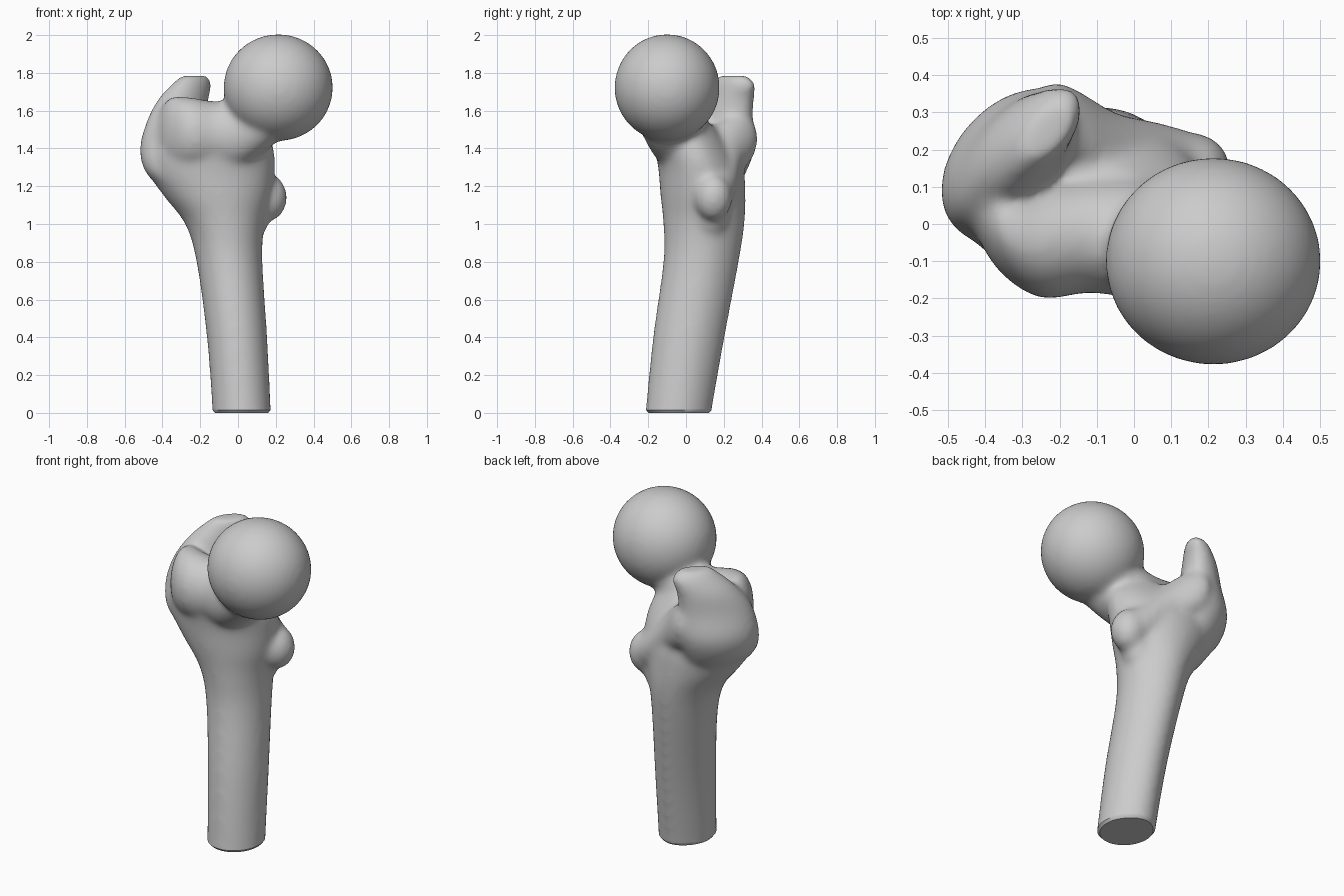
import bpy, bmesh, math
from mathutils import Vector, Matrix

if "Cube" in bpy.data.objects:
    bpy.data.objects.remove(bpy.data.objects["Cube"], do_unlink=True)

SIDES = 40
STEPS = 5


def spline(rows):
    """Smoothly resample a list of section rows (Catmull-Rom)."""
    pts = [Vector(r) for r in rows]
    out = []
    for i in range(len(pts) - 1):
        p0, p1 = pts[max(i - 1, 0)], pts[i]
        p2, p3 = pts[i + 1], pts[min(i + 2, len(pts) - 1)]
        for s in range(STEPS):
            t = s / STEPS
            a = (p2 - p0) * 0.5
            b = (p3 - p1) * 0.5
            d = p2 - p1
            out.append(p1 + a * t + (d * 3 - a * 2 - b) * t * t + (a + b - d * 2) * t ** 3)
    return out + [pts[-1]]


def loft(bm, rows, axis="z", angle=0.0, pinch=0.0):
    """Closed loft of ellipses; row = position on axis, centre a, centre b, radius a, radius b."""
    rings = []
    turn = math.radians(angle)
    for pos, ca, cb, ra, rb in spline(rows):
        ring = []
        for k in range(SIDES):
            th = math.tau * k / SIDES
            u, v = ra * math.cos(th), rb * math.sin(th)
            u *= 1 - pinch * max(0.0, math.sin(th)) ** 2
            a = ca + u * math.cos(turn) - v * math.sin(turn)
            b = cb + u * math.sin(turn) + v * math.cos(turn)
            ring.append(bm.verts.new((a, b, pos) if axis == "z" else (pos, a, b)))
        rings.append(ring)
    for low, high in zip(rings, rings[1:]):
        for k in range(SIDES):
            n = (k + 1) % SIDES
            bm.faces.new((low[k], low[n], high[n], high[k]))
    bm.faces.new(rings[0][::-1])
    bm.faces.new(rings[-1])


def ball(bm, centre, radii):
    place = Matrix.Translation(centre) @ Matrix.Diagonal((*radii, 1))
    bmesh.ops.create_uvsphere(bm, u_segments=48, v_segments=32, radius=1, matrix=place)


bm = bmesh.new()

# Shaft, flaring towards the top
loft(bm, [(-0.2, 0.03, -0.06, 0.155, 0.17),
          (0.0, 0.02, -0.04, 0.155, 0.175),
          (0.4, -0.005, 0.015, 0.16, 0.19),
          (0.8, -0.045, 0.08, 0.175, 0.2),
          (1.0, -0.07, 0.095, 0.21, 0.215),
          (1.15, -0.11, 0.09, 0.285, 0.225),
          (1.28, -0.14, 0.08, 0.335, 0.225),
          (1.4, -0.13, 0.04, 0.32, 0.2),
          (1.52, -0.1, 0.0, 0.24, 0.15)], pinch=0.15)

# Neck, running sideways into the head
loft(bm, [(-0.43, 0.04, 1.45, 0.06, 0.12),
          (-0.36, 0.0, 1.48, 0.13, 0.19),
          (-0.25, -0.045, 1.48, 0.155, 0.19),
          (-0.12, -0.03, 1.47, 0.155, 0.18),
          (0.0, -0.04, 1.48, 0.165, 0.19),
          (0.14, -0.08, 1.55, 0.17, 0.17),
          (0.24, -0.1, 1.63, 0.17, 0.16)], axis="x")

# Large outer knob with its raised hooked lip
loft(bm, [(1.16, -0.24, 0.11, 0.15, 0.12),
          (1.27, -0.31, 0.13, 0.21, 0.15),
          (1.4, -0.335, 0.165, 0.225, 0.15),
          (1.55, -0.32, 0.18, 0.205, 0.12),
          (1.66, -0.29, 0.215, 0.17, 0.1),
          (1.74, -0.245, 0.25, 0.14, 0.075),
          (1.785, -0.23, 0.25, 0.09, 0.05)], angle=50)

# Rear crest between the two knobs
loft(bm, [(-0.3, 0.25, 1.45, 0.08, 0.12),
          (-0.2, 0.27, 1.45, 0.11, 0.15),
          (-0.05, 0.19, 1.34, 0.11, 0.14),
          (0.08, 0.16, 1.21, 0.11, 0.13),
          (0.18, 0.16, 1.15, 0.08, 0.1)], axis="x")

# Small inner knob and its tapering root
ball(bm, (0.16, 0.145, 1.14), (0.1, 0.1, 0.125))
ball(bm, (0.08, 0.13, 1.06), (0.09, 0.1, 0.14))

# Head
ball(bm, (0.213, -0.1, 1.722), (0.29, 0.279, 0.283))

bmesh.ops.recalc_face_normals(bm, faces=bm.faces[:])
mesh = bpy.data.meshes.new("thigh_bone")
bm.to_mesh(mesh)
bm.free()
bone = bpy.data.objects.new("thigh_bone", mesh)
bpy.context.scene.collection.objects.link(bone)

# Fuse the parts into one soft surface
remesh = bone.modifiers.new("fuse", "REMESH")
remesh.mode = "VOXEL"
remesh.voxel_size = 0.015
soften = bone.modifiers.new("soften", "SMOOTH")
soften.factor = 0.5
soften.iterations = 22
bpy.context.view_layer.update()
fused = bpy.data.meshes.new_from_object(bone.evaluated_get(bpy.context.evaluated_depsgraph_get()))
bone.modifiers.clear()

# Saw the shaft off flat, with a slightly rounded rim
bm = bmesh.new()
bm.from_mesh(fused)
RIM = 0.015
bmesh.ops.bisect_plane(bm, geom=bm.verts[:] + bm.edges[:] + bm.faces[:], dist=1e-5,
                       plane_co=(0, 0, RIM), plane_no=(0, 0, 1), clear_inner=True)
border = [e for e in bm.edges if e.is_boundary]
rim = bmesh.ops.extrude_edge_only(bm, edges=border)["geom"]
rim_verts = [g for g in rim if isinstance(g, bmesh.types.BMVert)]
middle = sum((v.co for v in rim_verts), Vector()) / len(rim_verts)
for v in rim_verts:
    v.co = middle + (v.co - middle) * 0.92
    v.co.z = 0
bmesh.ops.holes_fill(bm, edges=[e for e in bm.edges if e.is_boundary], sides=0)
bmesh.ops.recalc_face_normals(bm, faces=bm.faces[:])
bm.to_mesh(fused)
bm.free()
bone.data = fused

# Single matt grey
grey = bpy.data.materials.new("bone_grey")
grey.use_nodes = True
colour = (0.6, 0.6, 0.6, 1)
grey.diffuse_color = colour
grey.node_tree.nodes["Principled BSDF"].inputs["Base Color"].default_value = colour
fused.materials.clear()
fused.materials.append(grey)

bpy.context.view_layer.objects.active = bone
bone.select_set(True)
bpy.ops.object.shade_smooth_by_angle(angle=math.radians(40))
